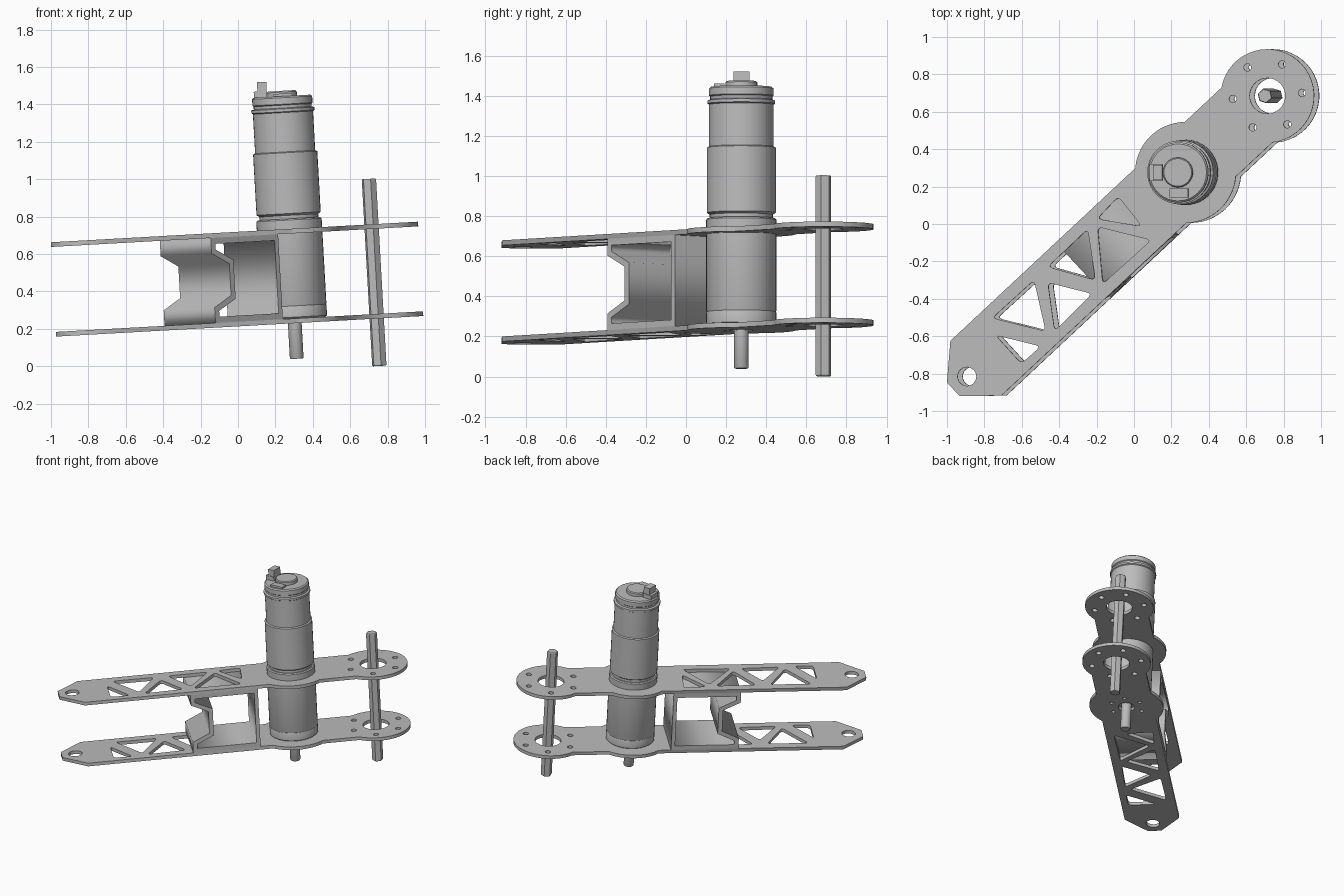
import bpy
import bmesh
from math import sin, cos, pi, radians, asin
from mathutils import Matrix, Vector

cube = bpy.data.objects.get("Cube")
if cube:
    bpy.data.objects.remove(cube, do_unlink=True)

grey = bpy.data.materials.new("machined_grey")
grey.use_nodes = True
colour = (0.5, 0.5, 0.5, 1)
grey.diffuse_color = colour
grey.node_tree.nodes["Principled BSDF"].inputs["Base Color"].default_value = colour

# Arm frame: x runs along the arm, z along the shafts
HEADING = radians(43)
ARM = (Matrix.Translation((0, 0, 0.466)) @ Matrix.Rotation(-0.056, 4, 'Y')
       @ Matrix.Rotation(HEADING, 4, 'Z') @ Matrix.Translation((0, 0.004, 0)))
MOTOR_X, END_X, PIVOT_X = 0.4, 1.0, -1.2
HALF_W = 0.2


def add_object(name, mesh, local=Matrix(), smooth=False):
    mesh.transform(ARM @ local)
    mesh.materials.clear()
    mesh.materials.append(grey)
    ob = bpy.data.objects.new(name, mesh)
    bpy.context.collection.objects.link(ob)
    if smooth:
        bpy.ops.object.select_all(action='DESELECT')
        ob.select_set(True)
        bpy.context.view_layer.objects.active = ob
        bpy.ops.object.shade_smooth_by_angle(angle=radians(35))
    return ob


def arc(cx, r, a0, a1, n):
    return [(cx + r * cos(a0 + (a1 - a0) * i / n), r * sin(a0 + (a1 - a0) * i / n))
            for i in range(n + 1)]


def circle(cx, r, n=24, cy=0.0):
    return [(cx + r * cos(2 * pi * i / n), cy + r * sin(2 * pi * i / n)) for i in range(n)]


def rounded(points, cut=0.028, n=4):
    """Polygon with every corner rounded."""
    pts = [Vector(p) for p in points]
    mid = sum(pts, Vector((0, 0))) / len(pts)
    pts = [mid + (p - mid) * 1.05 for p in pts]
    out = []
    for i, p in enumerate(pts):
        a = p + (pts[i - 1] - p).normalized() * cut
        b = p + (pts[(i + 1) % len(pts)] - p).normalized() * cut
        for k in range(n + 1):
            t = k / n
            out.append(tuple(a * (1 - t) ** 2 + p * 2 * t * (1 - t) + b * t ** 2))
    return out


def plate(name, loops, half_depth, local):
    """Flat outline with holes, thickened both ways."""
    cu = bpy.data.curves.new(name, 'CURVE')
    cu.dimensions = '2D'
    cu.fill_mode = 'BOTH'
    cu.extrude = half_depth
    for loop in loops:
        sp = cu.splines.new('POLY')
        sp.points.add(len(loop) - 1)
        for pt, (x, y) in zip(sp.points, loop):
            pt.co = (x, y, 0, 1)
        sp.use_cyclic_u = True
    tmp = bpy.data.objects.new(name + "_outline", cu)
    bpy.context.collection.objects.link(tmp)
    dg = bpy.context.evaluated_depsgraph_get()
    mesh = bpy.data.meshes.new_from_object(tmp.evaluated_get(dg))
    bpy.data.objects.remove(tmp, do_unlink=True)
    bm = bmesh.new()
    bm.from_mesh(mesh)
    bmesh.ops.remove_doubles(bm, verts=bm.verts, dist=1e-5)
    bmesh.ops.recalc_face_normals(bm, faces=bm.faces)
    bm.to_mesh(mesh)
    bm.free()
    return add_object(name, mesh, local)


def turned(name, x, profile, n=40, smooth=True):
    """Round part on a shaft axis from (radius, height) steps."""
    bm = bmesh.new()
    rings = [[bm.verts.new((r * cos(2 * pi * i / n), r * sin(2 * pi * i / n), z))
              for i in range(n)] for r, z in profile]
    for a, b in zip(rings, rings[1:]):
        for i in range(n):
            j = (i + 1) % n
            bm.faces.new((a[i], a[j], b[j], b[i]))
    bm.faces.new(rings[0][::-1])
    bm.faces.new(rings[-1])
    mesh = bpy.data.meshes.new(name)
    bm.to_mesh(mesh)
    bm.free()
    return add_object(name, mesh, Matrix.Translation((x, 0, 0)), smooth)


def block(name, offset, size):
    """Box on the motor end, square to the terminal direction."""
    bm = bmesh.new()
    bmesh.ops.create_cube(bm, size=1, matrix=Matrix.Translation(offset) @ Matrix.Diagonal((*size, 1)))
    mesh = bpy.data.meshes.new(name)
    bm.to_mesh(mesh)
    bm.free()
    return add_object(name, mesh, Matrix.Translation((MOTOR_X, 0, 0)) @ Matrix.Rotation(-HEADING, 4, 'Z'))


# Side plates: chamfered tip, motor bulge and round end
boss_a, end_a = asin(HALF_W / 0.27), asin(HALF_W / 0.25)
lower = [(-1.3, -0.05), (-1.135, -HALF_W)]
lower += arc(MOTOR_X, 0.27, boss_a - pi, -boss_a, 14)
lower += arc(END_X, 0.25, end_a - pi, 0, 16)
outline = lower + [(x, -y) for x, y in reversed(lower[:-1])]

# Truss windows, pivot hole, bearing hole and bolt circle
windows = [
    [(0.046, 0.148), (-0.11, 0.138), (0.03, -0.045)],
    [(-0.143, 0.1), (0.01, -0.135), (-0.322, -0.13)],
    [(-0.197, 0.132), (-0.345, -0.085), (-0.476, 0.13)],
    [(-0.541, 0.065), (-0.415, -0.13), (-0.683, -0.138)],
    [(-0.593, 0.128), (-0.727, -0.102), (-0.88, 0.132)],
    [(-0.935, 0.05), (-0.806, -0.148), (-0.937, -0.145)],
]
holes = [rounded(w) for w in windows]
holes += [circle(PIVOT_X, 0.05), circle(END_X, 0.095, 32)]
for i in range(6):
    a = radians(22 + 60 * i)
    holes.append(circle(END_X + 0.186 * cos(a), 0.02, 12, 0.186 * sin(a)))
gear_bolts = [circle(MOTOR_X + 0.12 * cos(i * pi / 3), 0.013, 10, 0.12 * sin(i * pi / 3))
              for i in range(6)]
PLATE_Z = 0.24
plate("upper_plate", [outline] + holes + [circle(MOTOR_X, 0.16, 32)], 0.0125,
      Matrix.Translation((0, 0, PLATE_Z)))
plate("lower_plate", [outline] + holes + gear_bolts + [circle(MOTOR_X, 0.06)], 0.0125,
      Matrix.Translation((0, 0, -PLATE_Z)))

# Spacer frame: hollow box with one dented wall
def mirrored(half):
    return half + [(x, -z) for x, z in reversed(half)]


frame_outer = mirrored([(0.128, 0.2275), (-0.365, 0.2275), (-0.365, 0.145), (-0.24, 0.085)])
frame_inner = mirrored([(0.1, 0.195), (-0.333, 0.195), (-0.333, 0.164), (-0.208, 0.104)])
plate("spacer_frame", [frame_outer, frame_inner], HALF_W, Matrix.Rotation(pi / 2, 4, 'X'))

# Gearbox, motor and shafts
turned("gearbox", MOTOR_X, [(0.165, -0.2275), (0.175, -0.22), (0.175, -0.165), (0.173, -0.16),
                            (0.175, -0.155), (0.175, 0.3), (0.168, 0.307)])
turned("motor_body", MOTOR_X, [
    (0.158, 0.3), (0.158, 0.325), (0.172, 0.335), (0.172, 0.66), (0.161, 0.665),
    (0.161, 0.875), (0.169, 0.88), (0.169, 0.895), (0.155, 0.9), (0.155, 0.915),
    (0.161, 0.92), (0.161, 0.955), (0.152, 0.963)])
turned("motor_end_cap", MOTOR_X, [(0.08, 0.955), (0.08, 0.985), (0.074, 0.992)], 28)
turned("output_shaft", MOTOR_X, [(0.033, -0.443), (0.037, -0.437), (0.037, -0.22)], 20)
turned("end_hex_shaft", END_X, [(0.036, -0.506), (0.04, -0.5), (0.04, 0.49), (0.036, 0.496)], 6, False)

# Terminal block and brush tab
block("terminal_base", (-0.115, 0, 0.975), (0.07, 0.09, 0.04))
block("terminal_upright", (-0.105, 0, 1.015), (0.05, 0.08, 0.06))
block("brush_tab", (0.005, -0.11, 0.967), (0.1, 0.05, 0.02))
